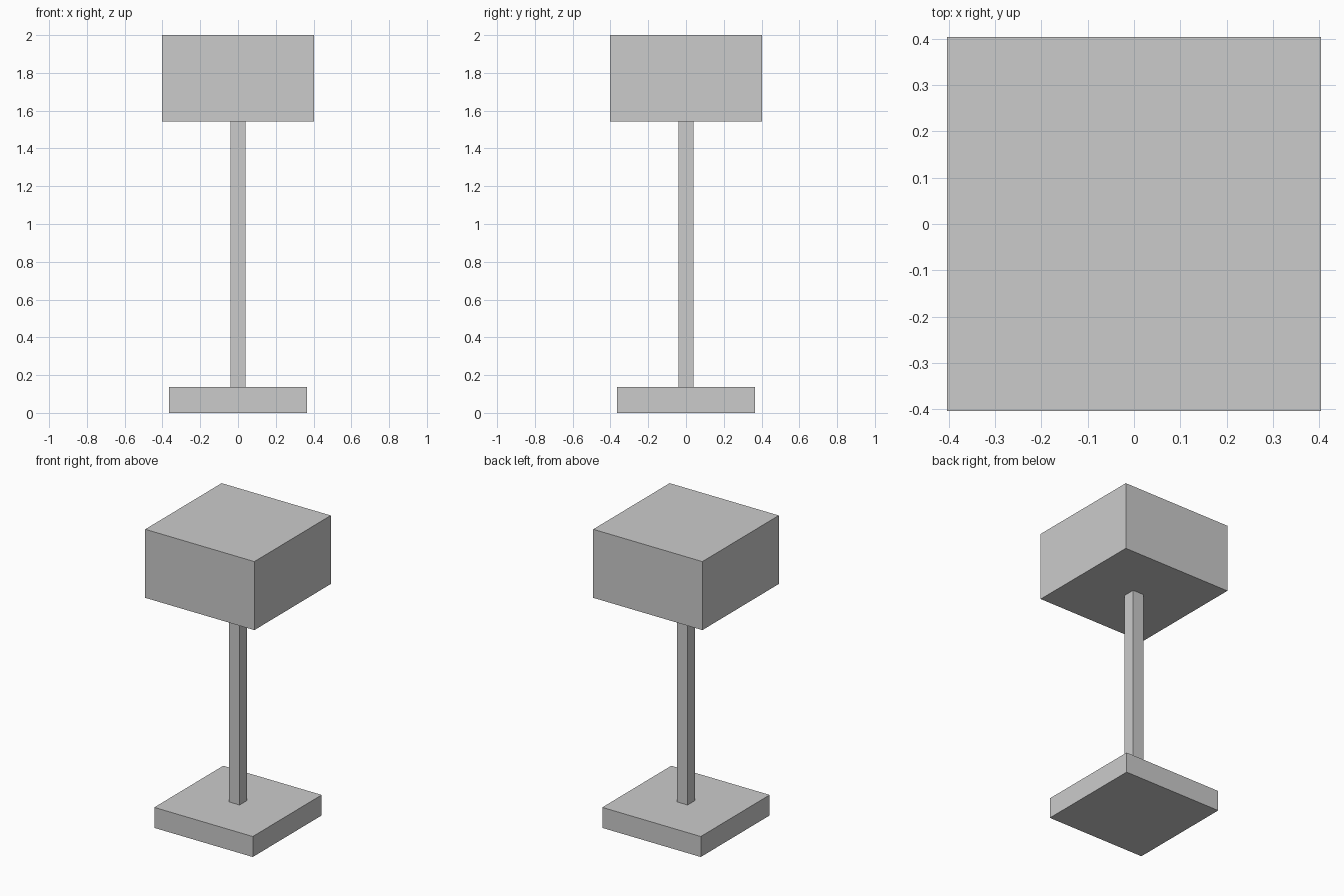
import bpy

if "Cube" in bpy.data.objects:
    bpy.data.objects.remove(bpy.data.objects["Cube"])


def block(name, width, z0, z1):
    """Square block centred on the z axis, spanning z0 to z1."""
    bpy.ops.mesh.primitive_cube_add(size=1, location=(0, 0, (z0 + z1) / 2))
    obj = bpy.context.object
    obj.name = name
    obj.scale = (width, width, z1 - z0)
    bpy.ops.object.transform_apply(location=False, rotation=False, scale=True)
    return obj


# Square foot, slim post and boxy shade, stacked face to face
block("base", 0.728, 0.0, 0.137)
block("post", 0.08, 0.137, 1.542)
block("shade", 0.807, 1.542, 2.0)
